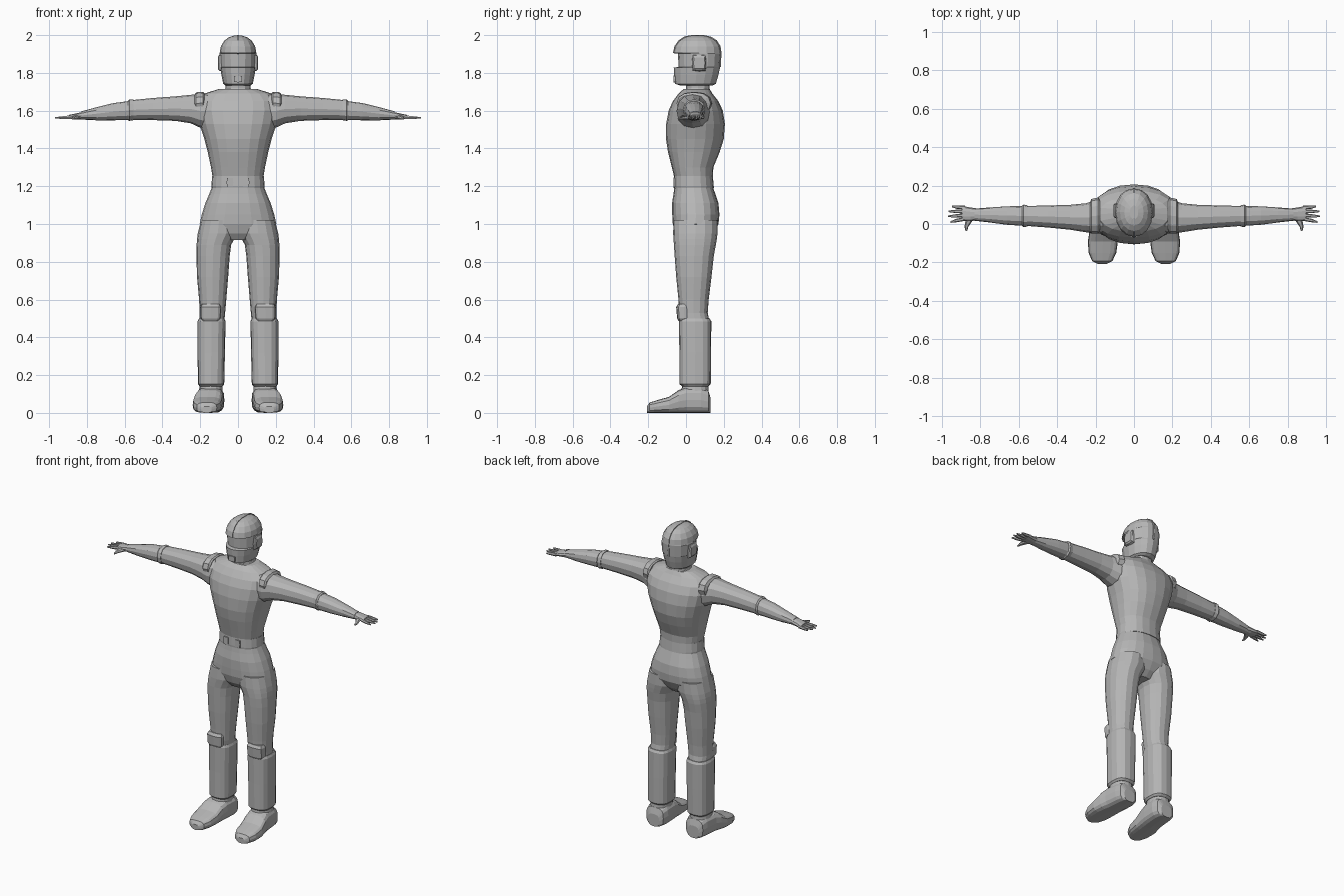
import bpy, bmesh, math

grey = bpy.data.materials.new("suit_grey")
grey.diffuse_color = (0.47, 0.47, 0.47, 1)


def finish(name, bm, mirror):
    bmesh.ops.recalc_face_normals(bm, faces=bm.faces)
    me = bpy.data.meshes.new(name)
    bm.to_mesh(me)
    bm.free()
    me.materials.append(grey)
    ob = bpy.data.objects.new(name, me)
    bpy.context.collection.objects.link(ob)
    if mirror:
        ob.modifiers.new("mirror", 'MIRROR').use_mirror_merge = False
    return ob


def loft(name, axis, rings, p=2.3, n=16, mirror=False):
    """Skin rings (t, a0, a1, b0, b1): t runs along axis, a and b are the spans across it."""
    bm = bmesh.new()
    loops = []
    for t, a0, a1, b0, b1 in rings:
        loop = []
        for i in range(n):
            w = 2 * math.pi * i / n
            c, s = math.cos(w), math.sin(w)
            a = (a0 + a1) / 2 + (a1 - a0) / 2 * math.copysign(abs(c) ** (2 / p), c)
            b = (b0 + b1) / 2 + (b1 - b0) / 2 * math.copysign(abs(s) ** (2 / p), s)
            loop.append(bm.verts.new({'x': (t, a, b), 'y': (a, t, b), 'z': (a, b, t)}[axis]))
        loops.append(loop)
    for lo, hi in zip(loops, loops[1:]):
        for i in range(n):
            j = (i + 1) % n
            bm.faces.new((lo[i], lo[j], hi[j], hi[i]))
    bm.faces.new(loops[0])
    bm.faces.new(loops[-1])
    return finish(name, bm, mirror)


def body(rings):
    """Centred rings: (z, half width, front, back)."""
    return [(z, -w, w, f, b) for z, w, f, b in rings]


# Jacket, overhanging the waistband slightly
loft("jacket", 'z', body([
    (1.25, 0.135, -0.063, 0.142), (1.30, 0.143, -0.075, 0.145), (1.38, 0.160, -0.095, 0.178),
    (1.45, 0.178, -0.106, 0.200), (1.53, 0.205, -0.105, 0.206), (1.60, 0.222, -0.092, 0.195),
    (1.65, 0.218, -0.070, 0.172), (1.69, 0.180, -0.040, 0.140), (1.715, 0.100, -0.012, 0.125)]), n=20)
loft("waistband", 'z', body([
    (1.19, 0.139, -0.065, 0.148), (1.20, 0.141, -0.066, 0.147), (1.255, 0.137, -0.064, 0.142)]), n=20)
# Hips closing at the crotch
loft("hips", 'z', body([
    (0.915, 0.07, -0.03, 0.11), (0.95, 0.15, -0.055, 0.145), (1.00, 0.203, -0.070, 0.172),
    (1.05, 0.192, -0.073, 0.177), (1.11, 0.173, -0.074, 0.172), (1.16, 0.152, -0.066, 0.155),
    (1.195, 0.138, -0.062, 0.143)]), n=20)
# Front belt pouches
loft("belt_pouch", 'y', [(-0.067, 0.025, 0.06, 1.195, 1.245), (-0.03, 0.025, 0.06, 1.195, 1.245)],
     p=8, n=8, mirror=True)

# Trouser legs, shin guards and knee pads
loft("trouser_leg", 'z', [
    (0.48, 0.073, 0.206, -0.030, 0.125), (0.53, 0.068, 0.203, -0.035, 0.115),
    (0.60, 0.062, 0.206, -0.040, 0.120), (0.72, 0.052, 0.217, -0.052, 0.135),
    (0.83, 0.044, 0.220, -0.060, 0.147), (0.89, 0.036, 0.219, -0.064, 0.158),
    (0.92, 0.020, 0.217, -0.066, 0.163), (0.95, 0.002, 0.213, -0.068, 0.167),
    (1.02, 0.004, 0.196, -0.066, 0.168)], mirror=True)
loft("shin_guard", 'z', [
    (0.140, 0.082, 0.203, -0.020, 0.118), (0.152, 0.073, 0.212, -0.034, 0.131),
    (0.32, 0.069, 0.214, -0.035, 0.133), (0.485, 0.066, 0.214, -0.038, 0.134),
    (0.50, 0.072, 0.207, -0.032, 0.125)], p=2.7, mirror=True)
loft("knee_pad", 'z', [
    (0.487, 0.102, 0.188, -0.040, 0.02), (0.50, 0.092, 0.198, -0.047, 0.03),
    (0.56, 0.088, 0.200, -0.052, 0.03), (0.577, 0.097, 0.192, -0.042, 0.03)], p=4, n=12, mirror=True)
# Shoes and ankles
loft("shoe", 'y', [
    (-0.207, 0.140, 0.190, 0.0, 0.035), (-0.192, 0.112, 0.218, 0.0, 0.055),
    (-0.150, 0.092, 0.236, 0.0, 0.068), (-0.090, 0.084, 0.240, 0.0, 0.085),
    (-0.040, 0.080, 0.232, 0.0, 0.120), (0.000, 0.076, 0.222, 0.0, 0.135),
    (0.080, 0.072, 0.214, 0.0, 0.135), (0.118, 0.082, 0.205, 0.0, 0.120),
    (0.130, 0.105, 0.182, 0.0, 0.080)], p=3.2, mirror=True)
loft("ankle", 'z', [(0.08, 0.080, 0.212, -0.03, 0.122), (0.15, 0.084, 0.202, -0.02, 0.117)], mirror=True)

# Sleeves
loft("sleeve", 'x', [
    (0.14, -0.045, 0.135, 1.50, 1.695), (0.20, -0.050, 0.125, 1.510, 1.688),
    (0.25, -0.043, 0.108, 1.533, 1.684), (0.33, -0.030, 0.100, 1.546, 1.676),
    (0.45, -0.018, 0.096, 1.550, 1.667), (0.56, -0.010, 0.094, 1.552, 1.656)], n=12, mirror=True)
loft("elbow_band", 'x', [
    (0.553, -0.013, 0.097, 1.550, 1.660), (0.575, -0.016, 0.101, 1.546, 1.660),
    (0.583, -0.010, 0.094, 1.550, 1.652)], n=12, mirror=True)
loft("forearm", 'x', [
    (0.57, -0.010, 0.094, 1.551, 1.652), (0.66, -0.004, 0.092, 1.549, 1.640),
    (0.75, 0.008, 0.086, 1.549, 1.618), (0.83, 0.017, 0.080, 1.553, 1.596)], n=12, mirror=True)
# Shoulder straps wrapping over the sleeve tops
loft("shoulder_strap", 'x', [
    (0.178, -0.035, 0.125, 1.60, 1.694), (0.186, -0.050, 0.138, 1.58, 1.700),
    (0.222, -0.050, 0.130, 1.58, 1.697), (0.230, -0.040, 0.112, 1.60, 1.684)], n=12, mirror=True)

# Hands: palm, fanned fingers and thumb
loft("palm", 'x', [
    (0.81, 0.020, 0.080, 1.554, 1.598), (0.85, 0.015, 0.086, 1.553, 1.588),
    (0.895, 0.016, 0.094, 1.555, 1.578)], n=10, mirror=True)
for k, (tip, y0, y1) in enumerate([(0.955, 0.026, 0.010), (0.968, 0.045, 0.040),
                                   (0.965, 0.065, 0.066), (0.948, 0.085, 0.092)]):
    loft(f"finger_{k + 1}", 'x', [
        (0.88, y0 - 0.010, y0 + 0.010, 1.556, 1.577),
        (0.925, (y0 + y1) / 2 - 0.009, (y0 + y1) / 2 + 0.009, 1.555, 1.572),
        (tip, y1 - 0.004, y1 + 0.004, 1.558, 1.566)], n=6, mirror=True)
loft("thumb", 'y', [
    (0.035, 0.825, 0.870, 1.555, 1.580), (0.010, 0.845, 0.878, 1.553, 1.573),
    (-0.015, 0.862, 0.882, 1.551, 1.567), (-0.036, 0.868, 0.877, 1.552, 1.560)], n=6, mirror=True)

# Neck and helmet with a recessed visor
loft("neck", 'z', body([(1.68, 0.085, -0.01, 0.130), (1.72, 0.066, 0.0, 0.125), (1.76, 0.066, 0.0, 0.125)]), n=12)
loft("helmet", 'z', body([
    (1.733, 0.066, -0.030, 0.140), (1.742, 0.078, -0.058, 0.158), (1.79, 0.088, -0.063, 0.172),
    (1.828, 0.094, -0.065, 0.180), (1.831, 0.094, -0.040, 0.180), (1.903, 0.097, -0.042, 0.185),
    (1.906, 0.097, -0.066, 0.185), (1.94, 0.091, -0.058, 0.180), (1.97, 0.073, -0.036, 0.160),
    (1.988, 0.050, -0.008, 0.130), (1.997, 0.022, 0.025, 0.095)]), p=2.1)
loft("ear_pad", 'x', [
    (0.080, 0.030, 0.108, 1.805, 1.900), (0.100, 0.032, 0.106, 1.812, 1.895),
    (0.107, 0.040, 0.100, 1.822, 1.882)], p=7, n=8, mirror=True)
loft("chin_vent", 'y', [(-0.067, -0.022, 0.022, 1.75, 1.785), (-0.03, -0.022, 0.022, 1.75, 1.785)], p=7, n=8)

# Thin crest running over the crown
bm = bmesh.new()
ridge = [(-0.069, 1.906), (-0.061, 1.942), (-0.038, 1.974), (-0.008, 1.993), (0.03, 2.0),
         (0.095, 2.0), (0.132, 1.992), (0.163, 1.973), (0.183, 1.942), (0.188, 1.905), (0.184, 1.83)]
rows = []
for y, z in ridge:
    yi, zi = 0.06 + (y - 0.06) * 0.85, 1.86 + (z - 1.86) * 0.85
    rows.append([bm.verts.new(v) for v in ((-0.006, yi, zi), (-0.006, y, z), (0.006, y, z), (0.006, yi, zi))])
for a, b in zip(rows, rows[1:]):
    for i in range(4):
        j = (i + 1) % 4
        bm.faces.new((a[i], a[j], b[j], b[i]))
bm.faces.new(rows[0])
bm.faces.new(rows[-1])
finish("helmet_crest", bm, False)
